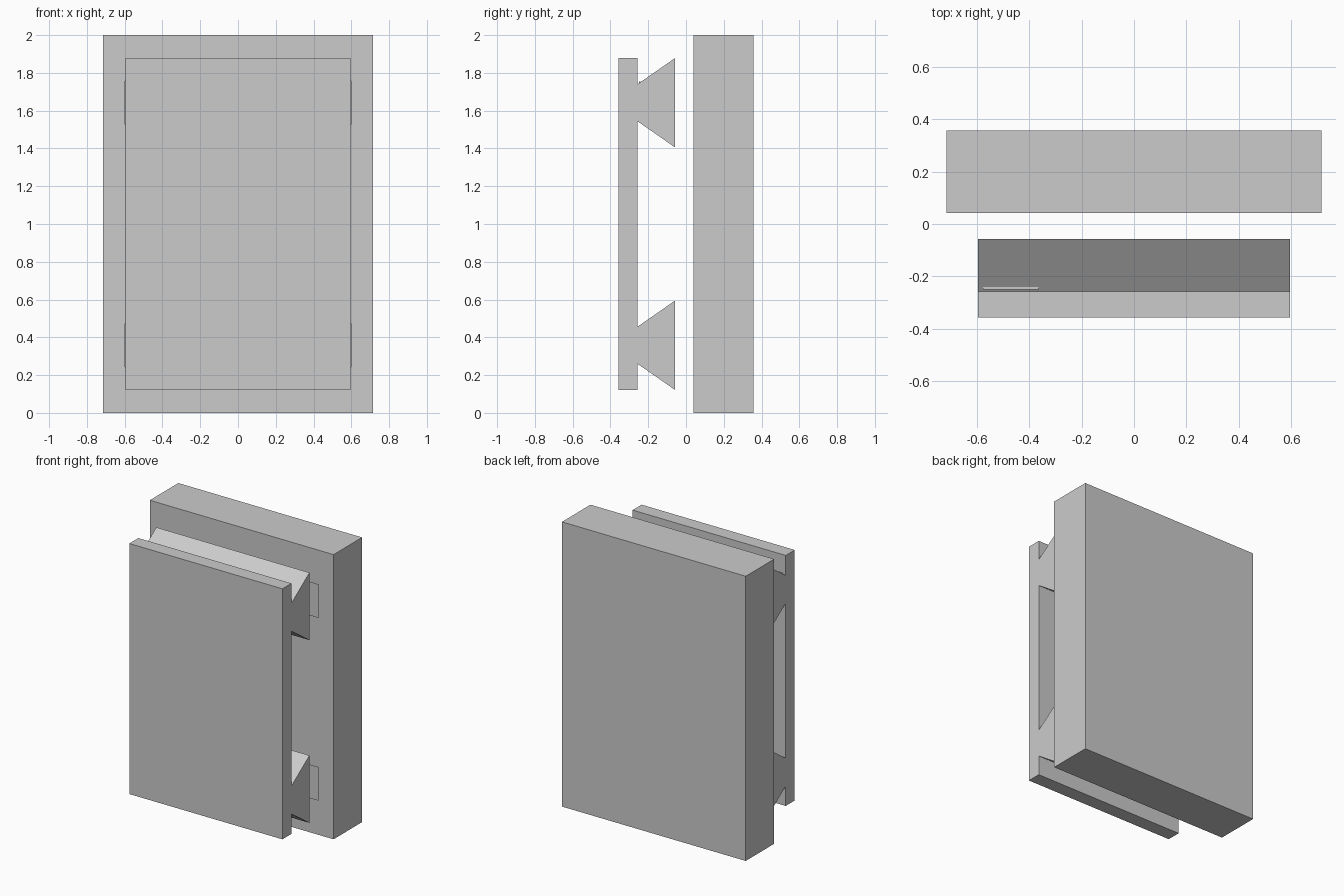
import bpy, bmesh

if "Cube" in bpy.data.objects:
    bpy.data.objects.remove(bpy.data.objects["Cube"])

def prism(name, profile, x0, x1):
    """Extrude a (y, z) profile along x."""
    bm = bmesh.new()
    face = bm.faces.new([bm.verts.new((x0, y, z)) for y, z in profile])
    ext = bmesh.ops.extrude_face_region(bm, geom=[face])
    moved = [v for v in ext["geom"] if isinstance(v, bmesh.types.BMVert)]
    bmesh.ops.translate(bm, verts=moved, vec=(x1 - x0, 0, 0))
    bmesh.ops.recalc_face_normals(bm, faces=bm.faces)
    mesh = bpy.data.meshes.new(name)
    bm.to_mesh(mesh)
    bm.free()
    obj = bpy.data.objects.new(name, mesh)
    bpy.context.collection.objects.link(obj)
    return obj

def rect(y0, y1, z0, z1):
    return [(y0, z0), (y1, z0), (y1, z1), (y0, z1)]

def apply_boolean(obj, cutter):
    mod = obj.modifiers.new("cut", 'BOOLEAN')
    mod.operation = 'DIFFERENCE'
    mod.solver = 'EXACT'
    mod.object = cutter
    bpy.context.view_layer.objects.active = obj
    bpy.ops.object.modifier_apply(modifier=mod.name)
    bpy.data.objects.remove(cutter)

RAILS = (0.358, 1.642)      # rail centre heights
NECK, TIP = 0.098, 0.237    # half heights of the dovetail
HALF = 0.595

# front plate with two dovetail rails, as one profile
outline = [(-0.357, 0.12), (-0.257, 0.12)]
for c in RAILS:
    outline += [(-0.257, c - NECK), (-0.057, c - TIP),
                (-0.057, c + TIP), (-0.257, c + NECK)]
outline += [(-0.257, 1.88), (-0.357, 1.88)]
prism("dovetail_plate", outline, -HALF, HALF)

# small locating rib at the root of the upper rail
prism("locating_rib", rect(-0.25, -0.24, 1.735, 1.755), -0.575, -0.365)

# back block with matching dovetail pockets
block = prism("socket_block", rect(0.041, 0.357, 0, 2), -0.714, 0.714)
for c in RAILS:
    n, t = NECK + 0.017, TIP + 0.017
    s = (t - n) / 0.2 * 0.02
    cutter = prism("pocket_cutter", [(0.021, c - n + s), (0.251, c - t - s / 2 * 0.5),
                                     (0.251, c + t + s / 2 * 0.5), (0.021, c + n - s)],
                   -0.598, 0.598)
    cutter.hide_render = True
    apply_boolean(block, cutter)
